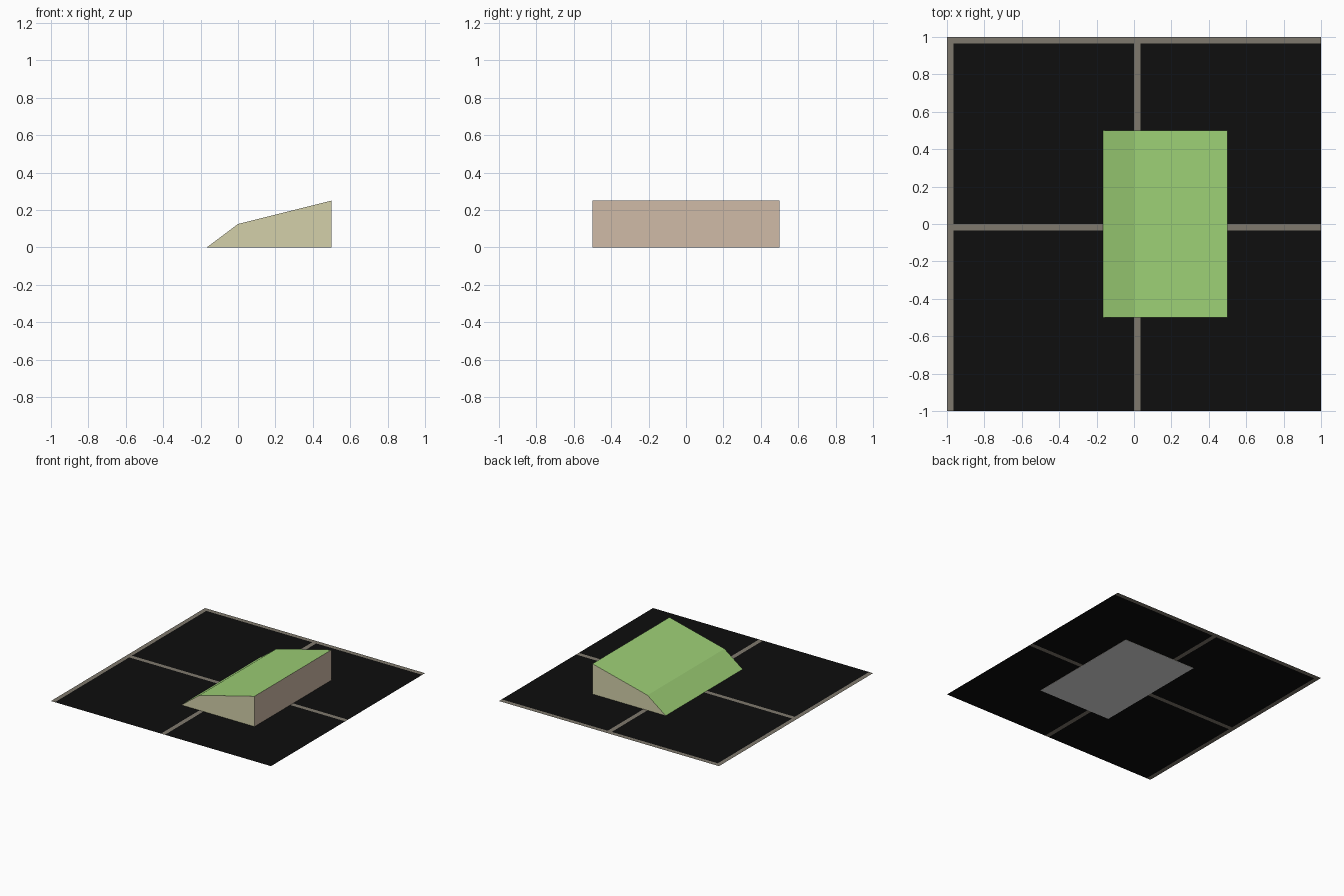
import bpy, bmesh

if "Cube" in bpy.data.objects:
    bpy.data.objects.remove(bpy.data.objects["Cube"])


def material(name, rgb):
    """Flat colour from 0-255 sRGB, stored as linear values."""
    lin = [((c / 255 + 0.055) / 1.055) ** 2.4 if c > 10 else c / 255 / 12.92 for c in rgb]
    m = bpy.data.materials.new(name)
    m.diffuse_color = (*lin, 1)
    m.use_nodes = True
    m.node_tree.nodes["Principled BSDF"].inputs["Base Color"].default_value = m.diffuse_color
    return m


def make_object(name, bm, mats):
    me = bpy.data.meshes.new(name)
    bm.to_mesh(me)
    bm.free()
    for m in mats:
        me.materials.append(m)
    ob = bpy.data.objects.new(name, me)
    bpy.context.collection.objects.link(ob)
    return ob


black = material("black_tile", (14, 14, 14))
grout = material("grout", (127, 121, 109))
green = material("grass_green", (156, 206, 117))
tan = material("tan_side", (211, 208, 170))
brown = material("brown_end", (208, 187, 167))
pale = material("pale_underside", (225, 225, 225))

# Tiled floor: one sheet cut along the grout lines; each tile has grout on its left and back edge
G = 0.036
xs = [-1, -1 + G, 0, G, 1]
ys = [-1, -G, 0, 1 - G, 1]
bm = bmesh.new()
grid = [[bm.verts.new((x, y, 0.001)) for x in xs] for y in ys]
for j in range(4):
    for i in range(4):
        f = bm.faces.new((grid[j][i], grid[j][i + 1], grid[j + 1][i + 1], grid[j + 1][i]))
        f.material_index = 1 if (i % 2 == 0 or j % 2 == 1) else 0
make_object("tiled_floor", bm, [black, grout])

# Ramp: two-slope profile pulled along y, coloured by face direction
profile = [(-1 / 6, 0), (0.5, 0), (0.5, 0.25), (0, 0.125)]
bm = bmesh.new()
front = bm.faces.new([bm.verts.new((x, -0.5, z)) for x, z in profile])
ext = bmesh.ops.extrude_face_region(bm, geom=[front])
moved = [v for v in ext["geom"] if isinstance(v, bmesh.types.BMVert)]
bmesh.ops.translate(bm, verts=moved, vec=(0, 1, 0))
if not front.is_valid or len(bm.faces) < 6:
    bmesh.ops.holes_fill(bm, edges=bm.edges[:], sides=4)
bmesh.ops.recalc_face_normals(bm, faces=bm.faces[:])
bm.normal_update()
for f in bm.faces:
    n = f.normal
    if abs(n.y) > 0.9:
        f.material_index = 1
    elif n.x > 0.9:
        f.material_index = 2
    elif n.z < -0.9:
        f.material_index = 3
    else:
        f.material_index = 0
make_object("ramp", bm, [green, tan, brown, pale])
